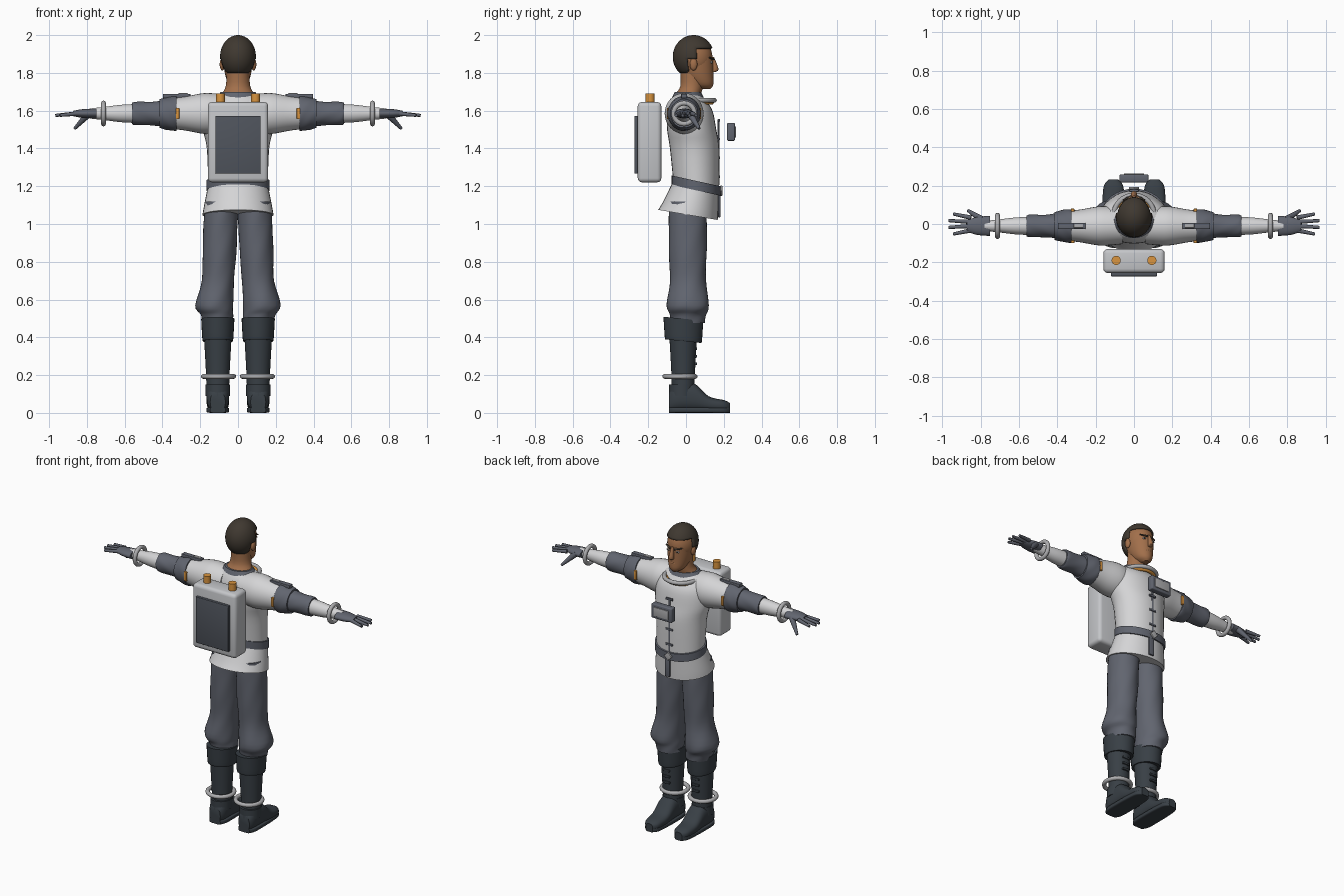
import bpy, bmesh, math
from mathutils import Vector, Matrix

cube = bpy.data.objects.get("Cube")
if cube:
    bpy.data.objects.remove(cube, do_unlink=True)


def material(name, *colour):
    mat = bpy.data.materials.new(name)
    mat.use_nodes = True
    mat.diffuse_color = (*colour, 1)
    mat.node_tree.nodes["Principled BSDF"].inputs["Base Color"].default_value = (*colour, 1)
    return mat


WHITE = material("white cloth", .66, .66, .67)
SHELL = material("pack shell", .55, .56, .58)
SLATE = material("slate cloth", .12, .13, .16)
PANEL = material("dark panel", .08, .09, .11)
BOOT = material("boot leather", .04, .05, .06)
SKIN = material("skin", .36, .16, .07)
HAIR = material("dark hair", .05, .04, .03)
ORANGE = material("orange", .7, .3, .05)
METAL = material("ring metal", .42, .42, .43)
SIDES = (("left", 1), ("right", -1))
parts = []


def finish(name, bm, mat):
    bmesh.ops.recalc_face_normals(bm, faces=bm.faces)
    mesh = bpy.data.meshes.new(name)
    bm.to_mesh(mesh)
    bm.free()
    mesh.materials.append(mat)
    ob = bpy.data.objects.new(name, mesh)
    bpy.context.collection.objects.link(ob)
    parts.append(ob)
    return ob


def spline(rows, steps):
    """Catmull-Rom interpolation between section rows."""
    padded = [rows[0], *rows, rows[-1]]
    smooth = []
    for before, start, end, after in zip(padded, rows, rows[1:], padded[3:]):
        for step in range(steps):
            t = step / steps
            smooth.append([q + t / 2 * (r - p + t * (2*p - 5*q + 4*r - w + t * (3*(q - r) + w - p)))
                           for p, q, r, w in zip(before, start, end, after)])
    return smooth + [rows[-1]]


def power_of(value, exponent):
    return math.copysign(abs(value) ** exponent, value)


def loft(name, rows, mat, axis="z", sides=32, steps=4, roundness=1, tilt=0, wave=0):
    """Skin oval sections (position, centre u, centre v, radius u, radius v) along an axis."""
    bm = bmesh.new()
    rings = []
    for level, (along, u, v, radius_u, radius_v) in enumerate(spline(rows, steps)):
        ring = []
        for k in range(sides):
            angle = math.tau * k / sides
            fold = 1 + wave * math.sin(5 * angle + level)
            p = u + fold * radius_u * power_of(math.cos(angle), roundness)
            q = v + fold * radius_v * power_of(math.sin(angle), roundness)
            place = {"z": (p, q, along + tilt * q), "x": (along, p, q), "y": (p, along, q)}[axis]
            ring.append(bm.verts.new(place))
        rings.append(ring)
    for low, high in zip(rings, rings[1:]):
        for k in range(sides):
            bm.faces.new((low[k], low[k-1], high[k-1], high[k]))
    bm.faces.new(rings[0])
    bm.faces.new(rings[-1])
    return finish(name, bm, mat)


def body(name, rows, mat, **options):
    """Centred upright form from (height, centre y, half width, half depth)."""
    return loft(name, [(z, 0, y, width, depth) for z, y, width, depth in rows], mat, **options)


def box(name, centre, size, mat, bevel=.003, turn=0):
    bm = bmesh.new()
    matrix = Matrix.Translation(centre) @ Matrix.Rotation(turn, 4, "Y") @ Matrix.Diagonal((*size, 1))
    bmesh.ops.create_cube(bm, size=1, matrix=matrix)
    bmesh.ops.bevel(bm, geom=bm.edges[:], offset=bevel, segments=3, profile=.5, affect="EDGES")
    return finish(name, bm, mat)


def rod(name, start, end, radius_start, radius_end, mat):
    start, end = Vector(start), Vector(end)
    axis = end - start
    bm = bmesh.new()
    matrix = Matrix.Translation((start + end) / 2) @ axis.to_track_quat("Z", "Y").to_matrix().to_4x4()
    bmesh.ops.create_cone(bm, cap_ends=True, segments=16, radius1=radius_start,
                          radius2=radius_end, depth=axis.length, matrix=matrix)
    return finish(name, bm, mat)


def ball(name, centre, radii, mat, keep=None):
    bm = bmesh.new()
    matrix = Matrix.Translation(centre) @ Matrix.Diagonal((*radii, 1))
    bmesh.ops.create_uvsphere(bm, u_segments=40, v_segments=30, radius=1, matrix=matrix)
    if keep:
        drop = [face for face in bm.faces if not keep(face.calc_center_median())]
        bmesh.ops.delete(bm, geom=drop, context="FACES")
    return finish(name, bm, mat)


def ring(name, centre, radius, mat, turn=0):
    bpy.ops.mesh.primitive_torus_add(location=centre, rotation=(0, turn, 0), major_radius=radius,
                                     minor_radius=.013, major_segments=40, minor_segments=12)
    ob = bpy.context.object
    ob.name = name
    ob.data.materials.append(mat)
    parts.append(ob)


# Head, face and neck
ball("cranium", (0, .04, 1.88), (.085, .1, .11), SKIN)
body("face", [(1.715, .1, .02, .03), (1.74, .085, .05, .06), (1.8, .06, .07, .085),
              (1.88, .045, .08, .1)], SKIN)
body("neck", [(1.62, .01, .11, .085), (1.68, .01, .09, .07), (1.73, .03, .065, .06),
              (1.82, .03, .06, .06)], SKIN)
body("nose", [(1.885, .14, .007, .008), (1.82, .155, .016, .017), (1.805, .145, .01, .01)], SKIN)
ball("lips", (0, .135, 1.778), (.025, .012, .009), SKIN)


# Hair cap trimmed to a hairline that steps down behind the ears
def under_hair(point):
    if point.z > 1.93:
        return True
    return point.z > 1.8 and point.y < (.06 if point.z > 1.87 else .01)


hair = ball("hair", (0, .04, 1.885), (.095, .11, .115), HAIR, under_hair)
thickness = hair.modifiers.new("thickness", "SOLIDIFY")
thickness.thickness = .015
for side, s in SIDES:
    ball(side + "_ear", (s * .083, .04, 1.845), (.014, .02, .032), SKIN)
    ball(side + "_eye", (s * .034, .135, 1.856), (.013, .007, .006), WHITE)
    ball(side + "_iris", (s * .034, .14, 1.856), (.005, .004, .005), HAIR)
    rod(side + "_brow", (s * .014, .146, 1.873), (s * .058, .124, 1.88), .006, .004, HAIR)

# Tunic with belt, front closure and collar rings
body("tunic", [(1.2, .055, .157, .12), (1.4, .045, .165, .13), (1.5, .03, .185, .13),
               (1.6, .02, .18, .12), (1.66, .01, .145, .09), (1.69, .01, .09, .067)], WHITE)
body("tunic_skirt", [(1.05, .01, .188, .158), (1.1, .025, .18, .145), (1.22, .054, .157, .12)],
     WHITE, tilt=-.17)
body("belt", [(z, .054, .168, .13) for z in (1.19, 1.24)], SLATE, tilt=-.22)
box("belt_buckle", (0, .187, 1.176), (.04, .012, .04), METAL, turn=math.pi / 4)
box("belt_tail", (.012, .176, 1.1), (.035, .012, .13), SLATE)
box("front_placket", (0, .172, 1.375), (.012, .01, .34), SLATE)
for i in range(4):
    box("front_clasp", (0, .174, 1.25 + i / 10), (.05, .012, .014), SLATE)
body("collar_trim", [(1.67, .01, .118, .084), (1.698, .01, .091, .07)], SLATE, steps=1)
ring("collar_ring", (0, .045, 1.655), .105, METAL)
ring("collar_orange_ring", (0, .04, 1.645), .095, ORANGE)

# Arms, mirrored: each section is (distance out, radius)
ARM_Y, ARM_Z = -.01, 1.585
for side, s in SIDES:
    def arm(name, rows, mat, flatten=.95, **options):
        sections = [(s * out, ARM_Y, ARM_Z, radius * flatten, radius) for out, radius in rows]
        loft(side + name, sections, mat, axis="x", **options)

    arm("_shoulder", [(.06, .1), (.15, .108), (.2, .105), (.28, .09), (.36, .08)], WHITE)
    arm("_sleeve_cuff", [(.325, .085), (.33, .092), (.37, .088), (.415, .076)], SLATE, wave=.012)
    arm("_sleeve", [(.38, .072), (.46, .062), (.54, .062), (.56, .057)], SLATE, wave=.015)
    arm("_forearm", [(.54, .05), (.62, .046), (.7, .036), (.78, .027)], WHITE)
    ring(side + "_wrist_ring", (s * .712, ARM_Y, ARM_Z), .055, METAL, math.pi / 2)

    # Gloved hand with spread fingers
    arm("_palm", [(.75, .026), (.79, .025), (.83, .022), (.87, .015)], SLATE, flatten=2)
    for i in range(4):
        spread = 1.5 - i
        knuckle = (s * .85, spread * .022, ARM_Z)
        tip = (s * (.97 - .012 * spread * spread), spread * .035, ARM_Z - .01)
        rod(side + "_finger", knuckle, tip, .012, .008, SLATE)
    rod(side + "_thumb", (s * .79, .02, ARM_Z), (s * .865, .07, 1.505), .02, .008, SLATE)

    # Shoulder fittings
    box(side + "_shoulder_bar", (s * .325, ARM_Y, 1.678), (.145, .032, .022), SLATE)
    box(side + "_shoulder_light", (s * .29, ARM_Y, 1.685), (.05, .02, .016), METAL)
    for face in (-1, 1):
        box(side + "_orange_tab", (s * .32, ARM_Y + face * .08, ARM_Z), (.018, .02, .06), ORANGE)

# Legs and boots, mirrored: each section is (height, centre out, half width)
BOOT_X = .107
for side, s in SIDES:
    def leg(name, rows, mat, centre_y, depth, **options):
        sections = [(z, s * out, centre_y, width, width * depth) for z, out, width in rows]
        loft(side + name, sections, mat, **options)

    leg("_trouser_leg", [(1.12, .085, .088), (1, .092, .09), (.85, .098, .089), (.7, .106, .085),
                         (.57, .126, .1), (.52, .112, .086), (.475, .106, .08)],
        SLATE, .01, 1.12, wave=.012)
    leg("_boot_cuff", [(.38, BOOT_X, .078), (.39, BOOT_X, .082), (.497, BOOT_X, .088)],
        BOOT, -.014, 1.2, tilt=-.1)
    leg("_boot_shaft", [(.08, BOOT_X, .06), (.2, BOOT_X, .062), (.42, BOOT_X, .074)], BOOT, -.015, 1)
    leg("_boot_ankle_cuff", [(.09, BOOT_X, .065), (.15, BOOT_X, .065)], BOOT, -.022, 1.05)
    for z in (.26, .3, .34):
        box(side + "_boot_strap", (s * BOOT_X, .052, z), (.05, .014, .014), BOOT)
    ring(side + "_ankle_ring", (s * .103, -.032, .193), .08, METAL)

    # Foot sections are (position, height, half width); the sole follows the same outline
    foot = [(-.09, .1, .04), (-.05, .15, .058), (.04, .15, .06), (.12, .08, .058),
            (.2, .06, .05), (.232, .045, .025)]
    loft(side + "_boot_foot", [(y, s * BOOT_X, high / 2 + .008, wide, high / 2) for y, high, wide in foot],
         BOOT, axis="y", roundness=.8)
    loft(side + "_boot_sole", [(y, s * BOOT_X, .015, wide, .015) for y, high, wide in foot],
         BOOT, axis="y", roundness=.4)

# Backpack and floating chest unit
box("backpack", (0, -.193, 1.433), (.32, .125, .425), SHELL, bevel=.022)
box("backpack_panel", (0, -.262, 1.42), (.24, .022, .305), PANEL)
for x in (-.093, .093):
    rod("backpack_knob", (x, -.19, 1.63), (x, -.19, 1.692), .024, .024, ORANGE)
box("chest_unit", (0, .238, 1.488), (.15, .042, .095), SLATE, bevel=.007)
box("chest_unit_screen", (0, .26, 1.488), (.105, .008, .058), METAL, bevel=.001)

# Smooth shading with sharp edges kept
bpy.ops.object.select_all(action="DESELECT")
for ob in parts:
    ob.select_set(True)
bpy.context.view_layer.objects.active = parts[0]
bpy.ops.object.shade_smooth_by_angle(angle=math.radians(35))
